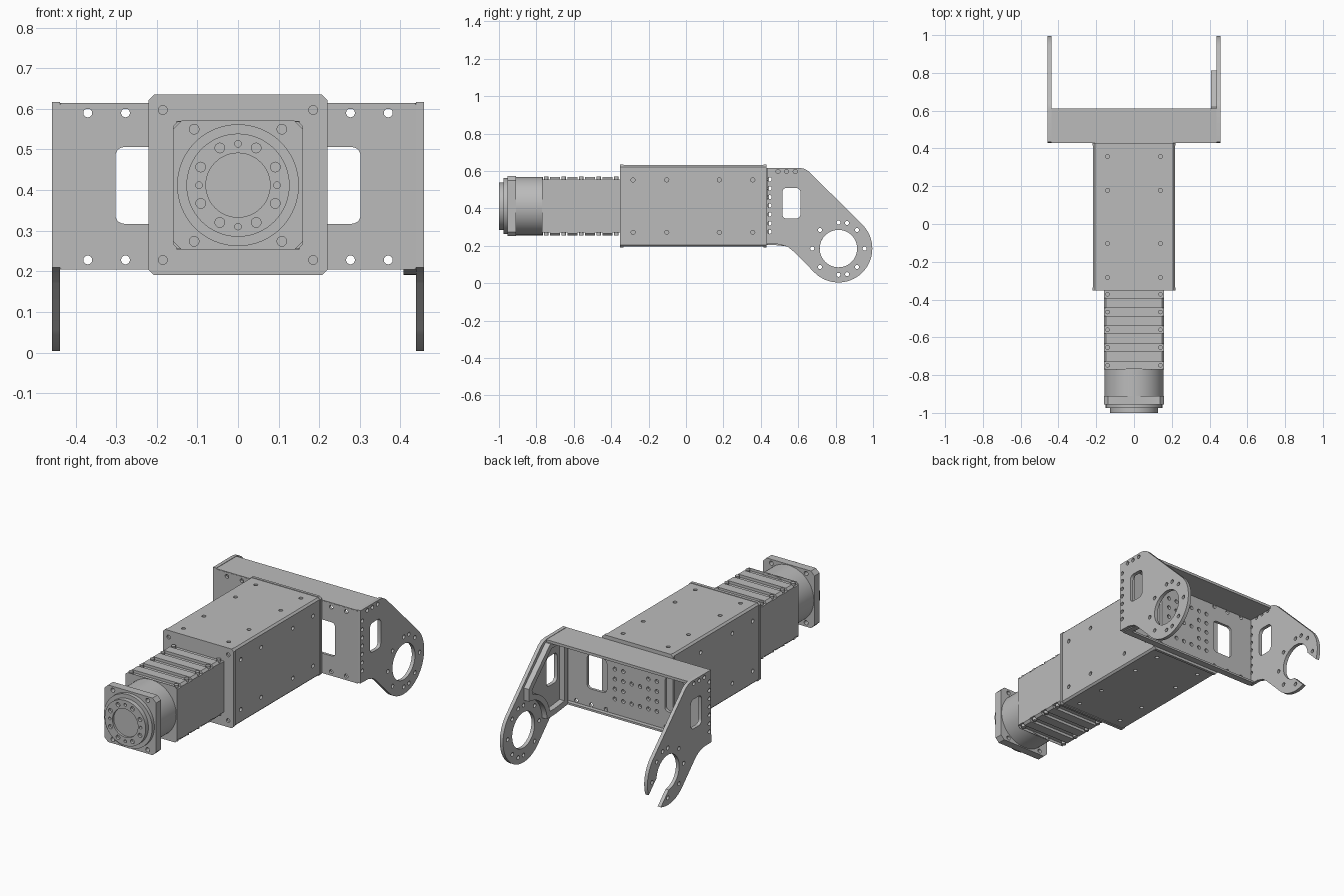
import bpy, bmesh
from math import cos, sin, radians

cube = bpy.data.objects.get("Cube")
if cube:
    bpy.data.objects.remove(cube)

grey = bpy.data.materials.new("machined_grey")
grey.use_nodes = True
grey.diffuse_color = (0.5, 0.5, 0.5, 1)
grey.node_tree.nodes["Principled BSDF"].inputs["Base Color"].default_value = (0.5, 0.5, 0.5, 1)

MID = 0.412        # height of the drive axis
PIVOT = (0.815, 0.185)


def arc(c, r, a0, a1, n=40):
    return [(c[0] + r * cos(radians(a0 + (a1 - a0) * i / n)),
             c[1] + r * sin(radians(a0 + (a1 - a0) * i / n))) for i in range(n + 1)]


def circle(u, v, r, n=16):
    return arc((u, v), r, 0, 360, n)[:-1]


def rrect(u0, v0, u1, v1, r, n=5):
    corners = [(u1 - r, v1 - r), (u0 + r, v1 - r), (u0 + r, v0 + r), (u1 - r, v0 + r)]
    return [p for i, c in enumerate(corners) for p in arc(c, r, 90 * i, 90 * i + 90, n)]


def build(name, solids):
    """Mesh object from prisms given as (outline, axis, low, high)."""
    bm = bmesh.new()
    place = {"x": lambda u, v, w: (w, u, v), "y": lambda u, v, w: (u, w, v),
             "z": lambda u, v, w: (u, v, w)}
    for pts, axis, lo, hi in solids:
        a, b = [[bm.verts.new(place[axis](u, v, w)) for u, v in pts] for w in (lo, hi)]
        bm.faces.new(a)
        bm.faces.new(b[::-1])
        for i in range(len(pts)):
            j = (i + 1) % len(pts)
            bm.faces.new((a[i], b[i], b[j], a[j]))
    bmesh.ops.recalc_face_normals(bm, faces=bm.faces)
    mesh = bpy.data.meshes.new(name)
    bm.to_mesh(mesh)
    bm.free()
    mesh.materials.append(grey)
    ob = bpy.data.objects.new(name, mesh)
    bpy.context.collection.objects.link(ob)
    return ob


def part(name, solids, cuts=()):
    """Finished part with optional cut-outs and smooth round walls."""
    ob = build(name, solids)
    if cuts:
        cutter = build("cutter", cuts)
        mod = ob.modifiers.new("cut", "BOOLEAN")
        mod.operation, mod.solver, mod.object = "DIFFERENCE", "EXACT", cutter
        dg = bpy.context.evaluated_depsgraph_get()
        mesh = bpy.data.meshes.new_from_object(ob.evaluated_get(dg))
        ob.modifiers.clear()
        ob.data = mesh
        bpy.data.objects.remove(cutter)
    bpy.ops.object.select_all(action="DESELECT")
    ob.select_set(True)
    bpy.context.view_layer.objects.active = ob
    bpy.ops.object.shade_smooth_by_angle(angle=radians(30))
    return ob


# Main housing with blind screw holes on four sides
holes = []
for y in (0.357, 0.178, -0.103, -0.283):
    for s in (-0.14, 0.14):
        for lo, hi in ((0.62, 0.66), (0.17, 0.207)):
            holes.append((circle(s, y, 0.011), "z", lo, hi))
        for lo, hi in ((0.2, 0.24), (-0.24, -0.2)):
            holes.append((circle(y, MID + s, 0.011), "x", lo, hi))
part("housing", [(rrect(-0.216, 0.195, 0.216, 0.632, 0.01, 1), "y", -0.34, 0.42)], holes)

# Housing end plates
plate = rrect(-0.22, 0.191, 0.22, 0.635, 0.013, 1)
corner_holes = [(circle(x, z, 0.011), "y", -0.4, -0.342)
                for x in (-0.185, 0.185) for z in (0.228, 0.597)]
part("front_end_plate", [(plate, "y", -0.352, -0.335)], corner_holes)
part("back_end_plate", [(plate, "y", 0.415, 0.43)])

# Motor body with cooling grooves above and below
RIBS = [-0.372 - 0.094 * i for i in range(5)]
grooves = []
for y in RIBS:
    slot = [(y - 0.02, 0), (y + 0.02, 0), (y + 0.02, 0.04), (y - 0.02, 0.04)]
    for s in (1, -1):
        grooves.append(([(u, MID + s * (0.142 + v)) for u, v in slot], "x", -0.3, 0.3))
part("motor_body", [(rrect(-0.16, MID - 0.157, 0.16, MID + 0.157, 0.012, 1),
                     "y", -0.77, -0.35)], grooves)
part("motor_screws", [(circle(x, y, 0.012), "z", MID + lo, MID + lo + 0.02)
                      for y in RIBS for x in (-0.14, 0.14) for lo in (0.138, -0.158)])

# Round neck, square flange and output hub
part("motor_neck", [(circle(0, MID, 0.156, 64), "y", -0.92, -0.765)])
flange_holes = [(circle(x, MID + z, 0.012), "y", -1, -0.89)
                for x in (-0.108, 0.108) for z in (-0.138, 0.138)]
part("output_flange", [(rrect(-0.16, MID - 0.16, 0.16, MID + 0.16, 0.022, 1),
                        "y", -0.955, -0.91)], flange_holes)
part("hub_base", [(circle(0, MID, 0.15, 64), "y", -0.975, -0.95)],
     flange_holes)
hub_cuts = [(circle(0, MID, 0.079, 48), "y", -1.1, -0.988)]
for q in range(4):
    for a, r in ((0, 0.008), (26, 0.012), (64, 0.012)):
        t = radians(90 * q + a)
        hub_cuts.append((circle(0.1 * cos(t) * 0.96 if a == 0 else 0.102 * cos(t),
                                MID + 0.102 * sin(t), r), "y", -1.1, -0.985))
part("output_hub", [(circle(0, MID, 0.127, 64), "y", -1.0, -0.97)], hub_cuts)

# Bracket web with windows and a hole grid
web_cuts = []
for s in (-1, 1):
    u = sorted((s * 0.18, s * 0.302))
    web_cuts.append((rrect(u[0], 0.317, u[1], 0.506, 0.022), "y", 0.4, 0.5))
    for x in (0.277, 0.37, 0.185):
        for z in (0.228, 0.59):
            web_cuts.append((circle(s * x, z, 0.011), "y", 0.4, 0.5))
for i in range(6):
    for j in range(5):
        if not (i in (2, 3) and j in (1, 3)):
            web_cuts.append((circle(-0.13 + 0.052 * i, 0.3 + 0.056 * j, 0.011), "y", 0.4, 0.5))
part("bracket_web", [(rrect(-0.44, 0.206, 0.44, 0.612, 0.004, 1), "y", 0.43, 0.445)], web_cuts)

# Bracket flanges
part("bracket_top_flange", [(rrect(-0.44, 0.431, 0.44, 0.612, 0.004, 1), "z", 0.6, 0.615)])
part("bracket_bottom_lip", [(rrect(-0.44, 0.431, 0.44, 0.468, 0.004, 1), "z", 0.205, 0.216)])

# Side arms: closed ring on the left, open hook on the right
profile = [(0.43, 0.21), (0.433, 0.617), (0.605, 0.617), (0.632, 0.612), (0.656, 0.598)]
profile += arc(PIVOT, 0.181, 45, -135)
profile += [(0.575, 0.17), (0.545, 0.194), (0.5, 0.208)]


def arm_cuts(lo, hi, hooked):
    outlines = [rrect(0.515, 0.345, 0.612, 0.51, 0.025)]
    outlines += [circle(0.447, z, 0.011) for z in (0.275, 0.32, 0.368, 0.415, 0.46, 0.507, 0.555)]
    outlines += [circle(y, 0.597, 0.011) for y in (0.492, 0.537, 0.584)]
    for k in range(8):
        if not (hooked and k == 7):
            t = radians(45 * k)
            outlines.append(circle(PIVOT[0] + 0.14 * cos(t), PIVOT[1] + 0.14 * sin(t), 0.011))
    outlines.append(circle(0.861, 0.322, 0.011))
    if hooked:
        bore = arc(PIVOT, 0.1, 5, 265, 48)
        bore += [(p[0] + 0.2, p[1] - 0.2) for p in (bore[-1], bore[0])]
        outlines.append(bore)
    else:
        outlines += [circle(PIVOT[0], PIVOT[1], 0.1, 48), circle(0.861, 0.048, 0.011)]
    return [(o, "x", lo - 0.05, hi + 0.05) for o in outlines]


part("left_ring_arm", [(profile, "x", 0.438, 0.458)], arm_cuts(0.438, 0.458, False))
part("right_hook_arm", [(profile, "x", -0.458, -0.438)], arm_cuts(-0.458, -0.438, True))

# Stiffening frame inside the left arm
frame = [(0.62, 0.602), (0.465, 0.602), (0.465, 0.205), (0.58, 0.192)]
frame += arc(PIVOT, 0.165, 178, 92, 16) + [(0.812, 0.42)]
pocket = [(0.61, 0.572), (0.495, 0.572), (0.495, 0.235), (0.585, 0.225)]
pocket += arc(PIVOT, 0.195, 168, 102, 16) + [(0.782, 0.405)]
part("left_arm_stiffener", [(frame, "x", 0.407, 0.44)], [(pocket, "x", 0.38, 0.47)])
